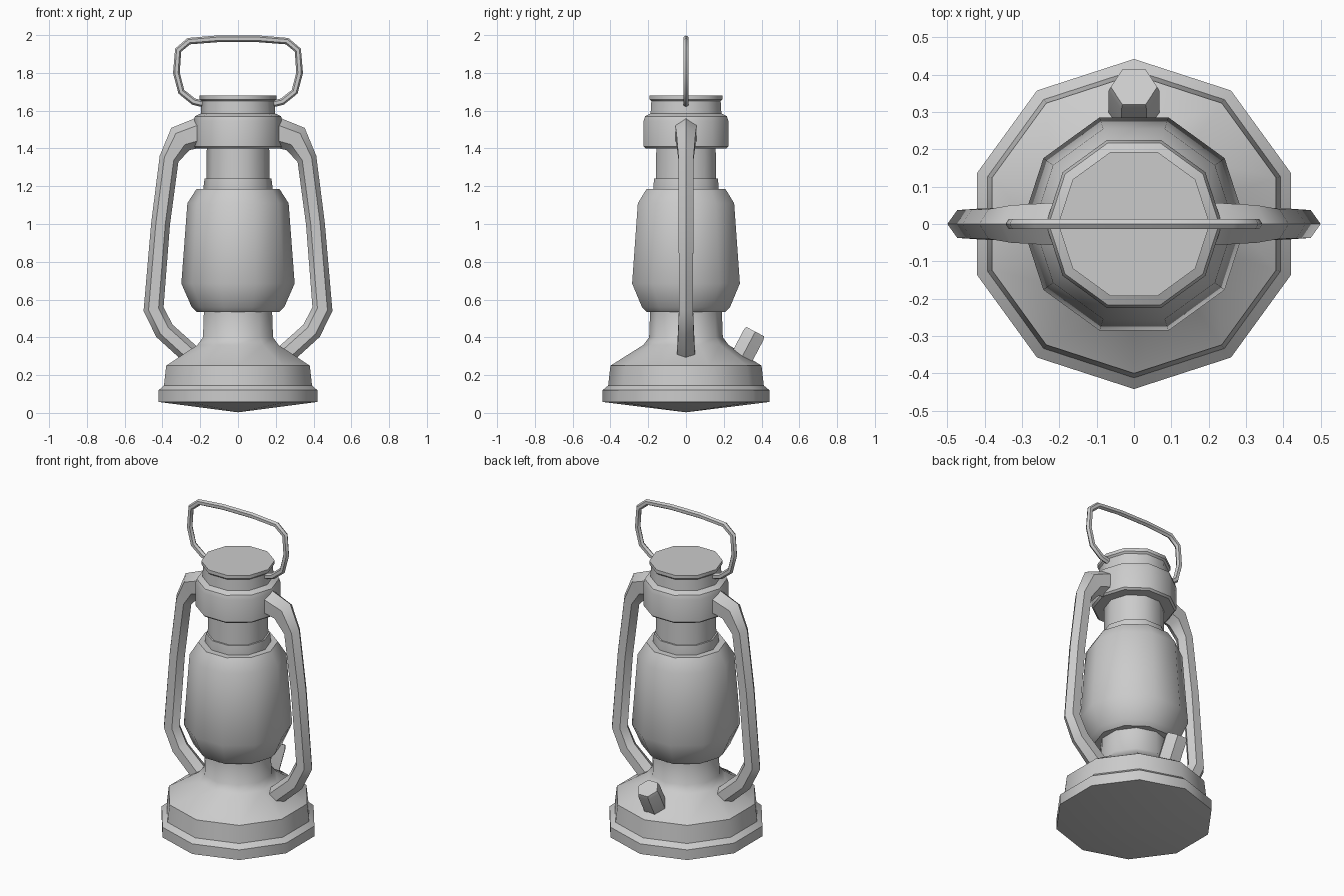
import bpy, bmesh
from math import sin, cos, pi, radians
from mathutils import Vector

if "Cube" in bpy.data.objects:
    bpy.data.objects.remove(bpy.data.objects["Cube"])


def finish(name, bm):
    bmesh.ops.recalc_face_normals(bm, faces=bm.faces)
    mesh = bpy.data.meshes.new(name)
    bm.to_mesh(mesh)
    bm.free()
    mesh.shade_smooth()
    mesh.set_sharp_from_angle(angle=radians(40))
    ob = bpy.data.objects.new(name, mesh)
    bpy.context.collection.objects.link(ob)
    return ob


def skin(bm, rings):
    """Bridge consecutive rings and close both ends."""
    for a, b in zip(rings, rings[1:]):
        n = len(a)
        for i in range(n):
            j = (i + 1) % n
            bm.faces.new((a[i], a[j], b[j], b[i]))
    bm.faces.new(rings[0])
    bm.faces.new(rings[-1])


def lathe(name, profile, turn=0.0, sides=10, tip=None):
    bm = bmesh.new()
    rings = [[bm.verts.new((r * cos(turn + 2 * pi * i / sides),
                            r * sin(turn + 2 * pi * i / sides), z))
              for i in range(sides)] for r, z in profile]
    skin(bm, rings)
    if tip is not None:
        bottom = next(f for f in bm.faces if set(f.verts) == set(rings[0]))
        bmesh.ops.poke(bm, faces=[bottom])
        bm.verts.ensure_lookup_table()
        bm.verts[-1].co.z = tip
    return finish(name, bm)


def tube(name, path, sides=6):
    """Sweep a polygon along (x, z, in-plane radius, y radius) points."""
    pts = [Vector((p[0], 0, p[1])) for p in path]
    bm = bmesh.new()
    rings = []
    for k, (x, z, ra, ry) in enumerate(path):
        d_in = (pts[k] - pts[max(k - 1, 0)]).normalized()
        d_out = (pts[min(k + 1, len(pts) - 1)] - pts[k]).normalized()
        t = (d_in + d_out).normalized()
        n = Vector((t.z, 0, -t.x))
        rings.append([bm.verts.new(pts[k] + n * ra * cos(2 * pi * i / sides)
                                   + Vector((0, ry * sin(2 * pi * i / sides), 0)))
                      for i in range(sides)])
    skin(bm, rings)
    return finish(name, bm)


# Fuel tank with shallow conical underside and burner neck
lathe("fuel_tank", [(.442, .058), (.442, .12), (.412, .145), (.400, .25),
                    (.225, .36), (.195, .40), (.19, .535)],
      turn=pi / 2, tip=.003)

# Glass globe
lathe("globe", [(.22, .535), (.245, .56), (.30, .685), (.268, 1.11), (.22, 1.185)])

# Collar, chimney and hood
lathe("collar", [(.182, 1.17), (.182, 1.2), (.177, 1.24)])
lathe("chimney", [(.168, 1.22), (.165, 1.42)])
lathe("hood", [(.225, 1.40), (.236, 1.41), (.236, 1.545), (.228, 1.57), (.197, 1.585),
               (.193, 1.65), (.203, 1.66), (.203, 1.68)])

# Side air tubes
air_path = [(.20, 1.485, .08, .066), (.305, 1.45, .076, .058), (.365, 1.345, .052, .046),
            (.41, 1.0, .05, .045), (.447, .55, .054, .043),
            (.39, .435, .054, .048), (.235, .295, .054, .056)]
for side, s in (("left", -1), ("right", 1)):
    tube(side + "_air_tube", [(s * x, z, a, b) for x, z, a, b in air_path])

# Wire carrying handle
half = [(.15, 1.628), (.235, 1.648), (.30, 1.70), (.326, 1.80),
        (.317, 1.92), (.26, 1.968), (.10, 1.981)]
loop = half + [(-x, z) for x, z in reversed(half)]
tube("carry_handle", [(x, z, .018, .016) for x, z in loop])

# Tilted filler cap at the back
axis = Vector((0, .466, .885))
filler = lathe("filler_cap", [(.068, -.2), (.068, -.02), (.062, 0)], sides=6)
filler.rotation_mode = 'QUATERNION'
filler.rotation_quaternion = Vector((0, 0, 1)).rotation_difference(axis)
filler.location = (0, .367, .43)
